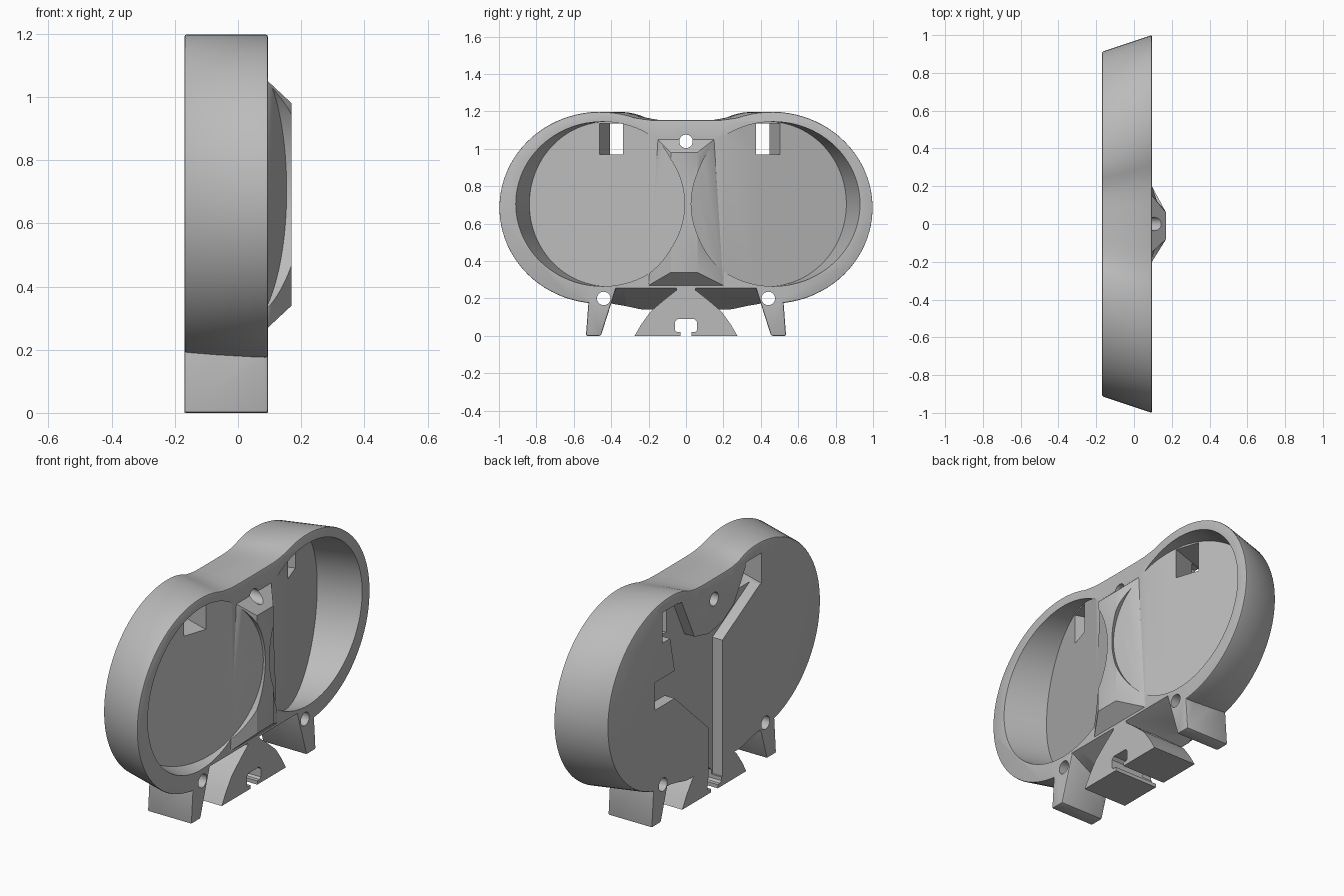
import bpy, bmesh, math
from mathutils import Vector

cube = bpy.data.objects.get("Cube")
if cube:
    bpy.data.objects.remove(cube, do_unlink=True)

BACK, FRONT, LEAN = -0.17, 0.095, 1 / 3
TILT = math.atan(LEAN)

grey = bpy.data.materials.new("plain grey")
grey.use_nodes = True
grey.diffuse_color = (0.5, 0.5, 0.5, 1)
grey.node_tree.nodes["Principled BSDF"].inputs["Base Color"].default_value = (0.5, 0.5, 0.5, 1)


def finish(name, bm):
    bmesh.ops.recalc_face_normals(bm, faces=bm.faces)
    mesh = bpy.data.meshes.new(name)
    bm.to_mesh(mesh)
    bm.free()
    mesh.materials.append(grey)
    ob = bpy.data.objects.new(name, mesh)
    bpy.context.collection.objects.link(ob)
    return ob


def prism(name, outline, x0=BACK, x1=FRONT, shift=lambda y, x: 0):
    """Extrude a (y, z) outline along x, sliding y by a rule."""
    bm = bmesh.new()
    ends = [[bm.verts.new((x, y + shift(y, x), z)) for y, z in outline] for x in (x0, x1)]
    bm.faces.new(ends[0])
    bm.faces.new(ends[1])
    for i in range(len(outline)):
        j = (i + 1) % len(outline)
        bm.faces.new((ends[0][i], ends[0][j], ends[1][j], ends[1][i]))
    return finish(name, bm)


def hull(name, points):
    bm = bmesh.new()
    for p in points:
        bm.verts.new(p)
    bmesh.ops.convex_hull(bm, input=bm.verts)
    return finish(name, bm)


def rod(name, centre, direction, radius, length, sides):
    bm = bmesh.new()
    bmesh.ops.create_cone(bm, cap_ends=True, segments=sides, radius1=radius,
                          radius2=radius, depth=length)
    turn = Vector(direction).to_track_quat('Z', 'Y').to_matrix().to_4x4()
    bm.transform(turn)
    bmesh.ops.translate(bm, verts=bm.verts, vec=centre)
    return finish(name, bm)


def apply(ob, mod):
    bpy.ops.object.select_all(action='DESELECT')
    bpy.context.view_layer.objects.active = ob
    ob.select_set(True)
    bpy.ops.object.modifier_apply(modifier=mod.name)


def combine(ob, other, operation):
    mod = ob.modifiers.new("combine", 'BOOLEAN')
    mod.operation, mod.solver, mod.object = operation, 'EXACT', other
    apply(ob, mod)
    bpy.data.objects.remove(other, do_unlink=True)


def soften(ob, width):
    mod = ob.modifiers.new("soften", 'BEVEL')
    mod.width, mod.segments, mod.limit_method = width, 2, 'ANGLE'
    mod.angle_limit = math.radians(50)
    apply(ob, mod)


def mirrored(half):
    return half + [(-y, z) for y, z in reversed(half)]


# Outer shell: two outward-leaning lobes joined by a saddle
half = [(0.3, 0.14), (0.4, 0.16)]
for i in range(49):
    a = math.radians(-90 + i * 200 / 48)
    half.append((0.46 + 0.54 * math.cos(a), 0.685 + 0.513 * math.sin(a)))
half += [(0.23, 1.16), (0.19, 1.155), (0.12, 1.153)]
body = prism("twin_housing", mirrored(half),
             shift=lambda y, x: max(-1, min(1, y / 0.4)) * LEAN * (x - FRONT))
soften(body, 0.008)

# Sloping underside between the feet
combine(body, hull("underside_cut", [(x, y, z) for y in (-0.45, 0.45) for x, z in
        ((BACK - 0.05, 0.118), (FRONT + 0.05, 0.277), (FRONT + 0.05, 0), (BACK - 0.05, 0))]),
        'DIFFERENCE')

# Ridge between the two dials
ridge = [(x, y, z) for x in (0.0, FRONT) for y, z in
         ((-0.2, 0.27), (0.2, 0.27), (-0.15, 1.05), (0.15, 1.05))]
ridge += [(0.17, y, z) for y in (-0.08, 0.06) for z in (0.34, 0.98)]
combine(body, hull("ridge", ridge), 'UNION')

# Feet
centre_foot = [(0.275, 0), (0.24, 0.06), (0.19, 0.13), (0.12, 0.19), (0.05, 0.245), (0.05, 0.3)]
combine(body, prism("centre_foot", mirrored(centre_foot)), 'UNION')
side_foot = [(0.455, 0), (0.535, 0), (0.52, 0.2), (0.5, 0.3), (0.365, 0.3), (0.375, 0.25)]
for s in (-1, 1):
    foot = prism("side_foot", [(s * y, z) for y, z in side_foot])
    soften(foot, 0.008)
    combine(body, foot, 'UNION')

# Tilted dial recesses, cable windows and foot screw holes
for s, y in ((-1, -0.42), (1, 0.44)):
    axis = Vector((math.cos(TILT), s * math.sin(TILT), 0))
    floor = Vector((0.015, y, 0.705))
    combine(body, rod("dial_recess", floor + axis * 0.25, axis, 0.44, 0.5, 96), 'DIFFERENCE')
    w = y + s * 0.0 - 0.05 if s < 0 else y - 0.07
    window = [(w, 0.97), (w + 0.14, 0.97), (w + 0.14, 1.135), (w, 1.135)]
    combine(body, prism("cable_window", window, -0.25, 0.05,
                        lambda y, x: s * LEAN * (x - 0.02)), 'DIFFERENCE')
    combine(body, rod("foot_hole", (0, s * 0.44, 0.2), (1, 0, 0), 0.036, 1, 24), 'DIFFERENCE')
combine(body, rod("top_hole", (0, 0, 1.04), (1, 0, 0), 0.036, 1, 24), 'DIFFERENCE')

# Cable notch through the centre foot
notch = [(0.03, -0.05), (0.03, 0.02), (0.05, 0.02), (0.06, 0.03), (0.06, 0.075), (0.045, 0.09)]
combine(body, prism("cable_notch", mirrored(notch), -0.3, 0.3), 'DIFFERENCE')

# Branching cable channel in the back
channel = [(-0.07, 0.05), (0.05, 0.05), (0.05, 0.36), (0.34, 0.63), (0.51, 0.63), (0.51, 0.78),
           (0.34, 0.78), (0.38, 0.975), (0.4, 1.13), (0.28, 1.13), (0.17, 0.9), (0.05, 0.87),
           (-0.07, 0.89), (-0.17, 0.95), (-0.28, 1.13), (-0.4, 1.13), (-0.4, 0.975), (-0.07, 0.79)]
combine(body, prism("cable_channel", channel, -0.25, BACK + 0.06), 'DIFFERENCE')

bpy.ops.object.select_all(action='DESELECT')
body.select_set(True)
bpy.context.view_layer.objects.active = body
bpy.ops.object.shade_smooth_by_angle(angle=math.radians(30))
